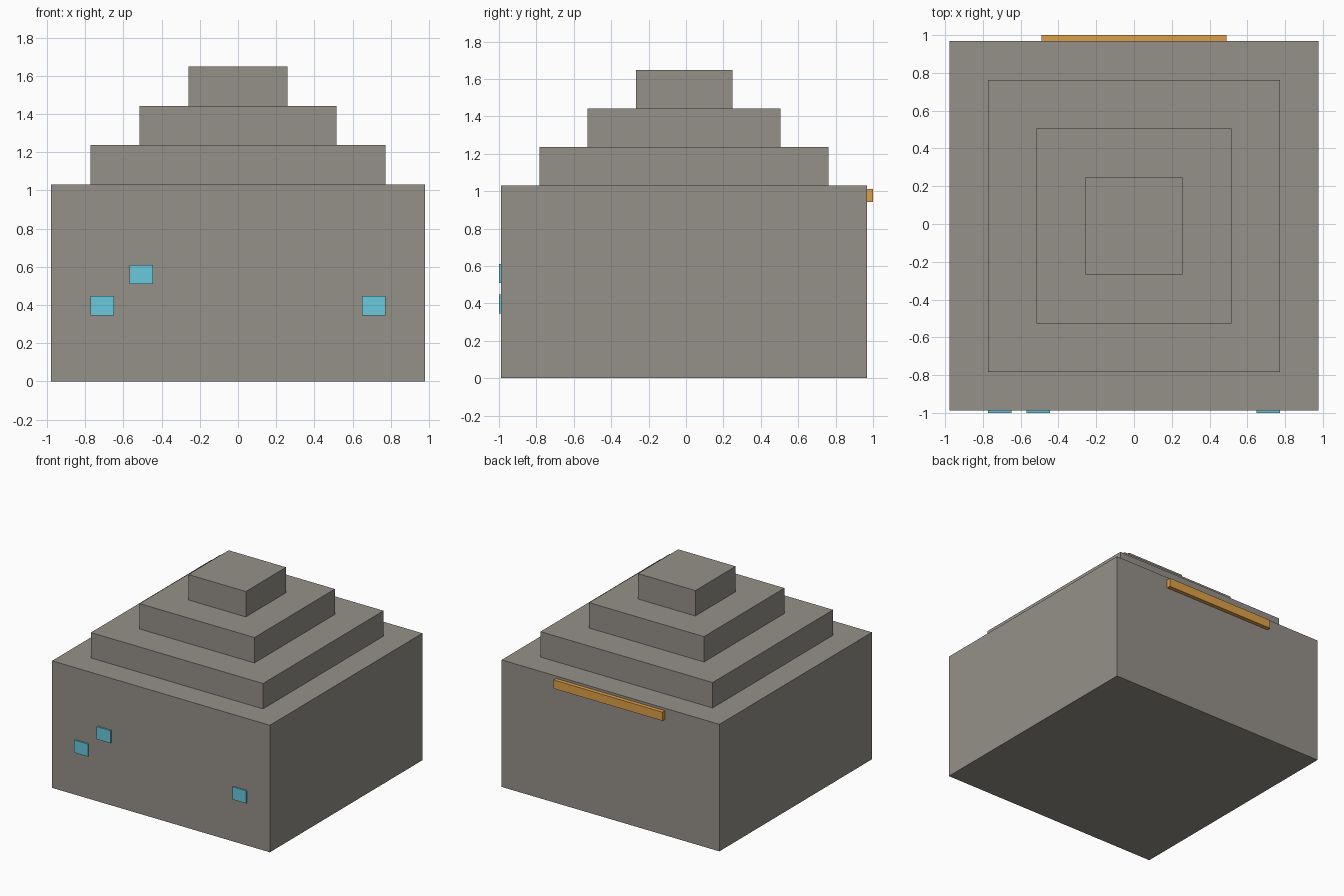
import bpy

if "Cube" in bpy.data.objects:
    bpy.data.objects.remove(bpy.data.objects["Cube"])

CY = -0.01               # depth centre of the building
FRONT, BACK = -0.988, 0.968


def material(name, color):
    mat = bpy.data.materials.new(name)
    mat.diffuse_color = (*color, 1)
    mat.use_nodes = True
    mat.node_tree.nodes["Principled BSDF"].inputs["Base Color"].default_value = mat.diffuse_color
    return mat


def box(name, x, y, z, mat):
    """Box from (min, max) ranges on each axis."""
    center = [(a + b) / 2 for a, b in (x, y, z)]
    bpy.ops.mesh.primitive_cube_add(size=1, location=center)
    obj = bpy.context.object
    obj.name = name
    obj.scale = [b - a for a, b in (x, y, z)]
    bpy.ops.object.transform_apply(location=False, rotation=False, scale=True)
    obj.data.materials.append(mat)
    return obj


stone = material("stone", (0.30, 0.28, 0.25))
cyan = material("cyan_glow", (0.14, 0.58, 0.72))
amber = material("amber", (0.73, 0.35, 0.065))

# Main block
box("base_block", (-0.978, 0.978), (FRONT, BACK), (0, 1.031), stone)

# Stepped roof
z = 1.031
for i, half in enumerate((0.773, 0.516, 0.258)):
    box(f"roof_tier_{i + 1}", (-half, half), (CY - half, CY + half),
        (z, z + 0.206), stone)
    z += 0.206

# Small front windows
for i, (cx, cz) in enumerate(((-0.711, 0.397), (-0.507, 0.56), (0.711, 0.397))):
    box(f"front_window_{i + 1}", (cx - 0.062, cx + 0.062), (-1.0, FRONT),
        (cz - 0.051, cz + 0.051), cyan)

# Amber strip along the back wall
box("back_strip", (-0.489, 0.489), (BACK, 1.0), (0.941, 1.011), amber)
